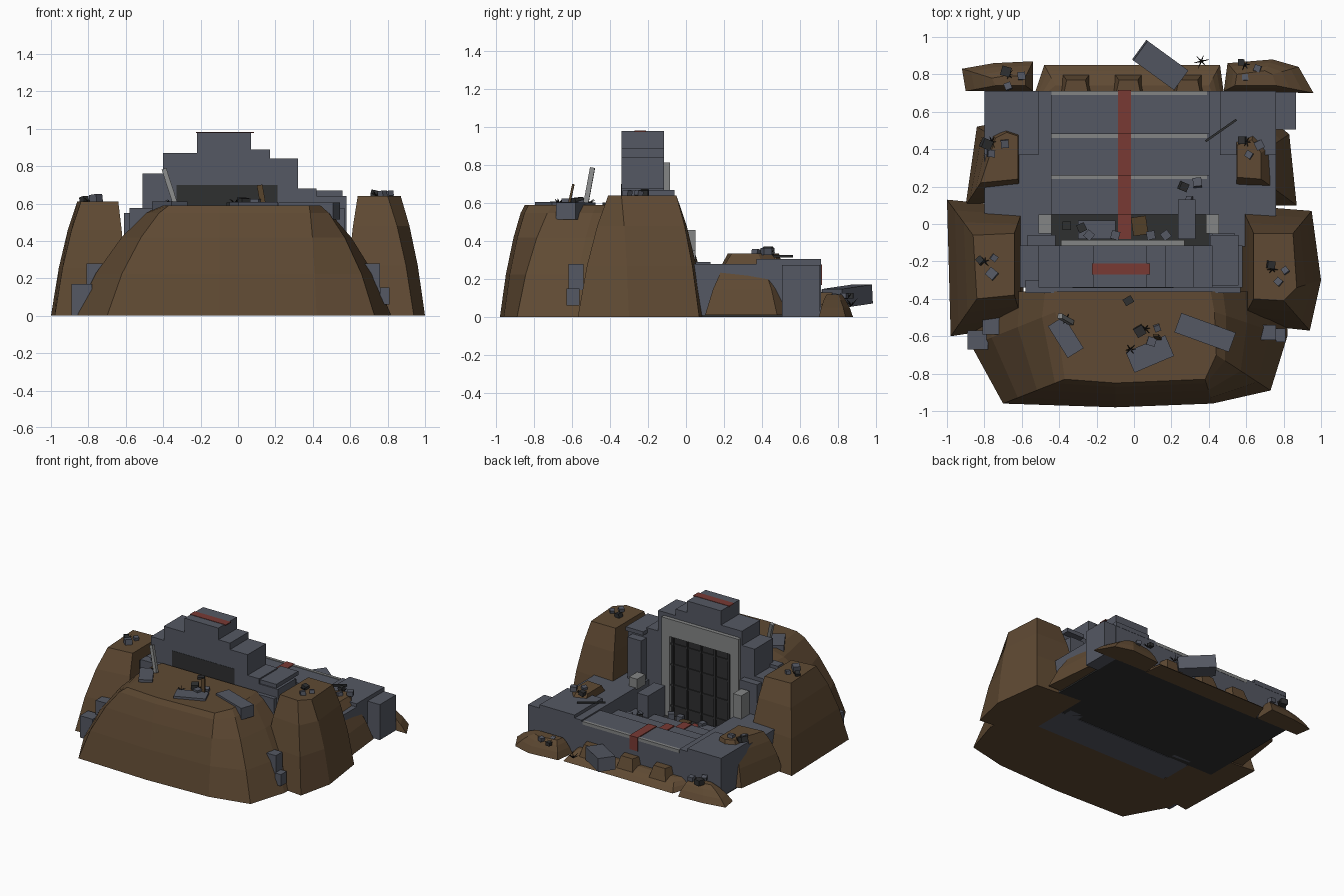
import bpy, bmesh, math, random
from mathutils import Vector, Matrix

random.seed(4)
if "Cube" in bpy.data.objects:
    bpy.data.objects.remove(bpy.data.objects["Cube"])


def material(name, r, g, b):
    m = bpy.data.materials.new(name)
    m.use_nodes = True
    m.diffuse_color = (r, g, b, 1)
    node = m.node_tree.nodes["Principled BSDF"]
    node.inputs["Base Color"].default_value = (r, g, b, 1)
    node.inputs["Roughness"].default_value = 0.9
    return m


EARTH = material("brown earth", .115, .068, .033)
STONE = material("blue grey stone", .09, .098, .125)
TRIM = material("light grey trim", .23, .235, .235)
DARK = material("dark metal", .028, .029, .03)
RED = material("faded red", .19, .042, .034)
RUST = material("rusty wood", .085, .05, .022)
TWIG = material("dry twig", .016, .014, .012)


def finish(name, bm, mat):
    bmesh.ops.recalc_face_normals(bm, faces=bm.faces)
    mesh = bpy.data.meshes.new(name)
    bm.to_mesh(mesh)
    bm.free()
    mesh.materials.append(mat)
    ob = bpy.data.objects.new(name, mesh)
    bpy.context.collection.objects.link(ob)
    return ob


def box(name, x, y, z, mat):
    """Axis-aligned box from three (low, high) ranges."""
    bm = bmesh.new()
    size = [b - a for a, b in (x, y, z)]
    mid = [(a + b) / 2 for a, b in (x, y, z)]
    bmesh.ops.create_cube(bm, size=1, matrix=Matrix.Translation(mid) @ Matrix.Diagonal((*size, 1)))
    return finish(name, bm, mat)


def block(name, mid, size, mat, turn=0, tilt=0, roll=0):
    """Turned box around its centre, angles in degrees."""
    ob = box(name, *[(-s / 2, s / 2) for s in size], mat)
    ob.location = mid
    ob.rotation_euler = [math.radians(a) for a in (tilt, roll, turn)]
    return ob


def mound(name, base, top, height, low=0, bulge=((0, 0), (.3, .42), (.64, .75), (1, 1))):
    """Loft a base outline to a top outline along a rounded profile."""
    bm = bmesh.new()
    rings = []
    for s, f in bulge:
        rings.append([bm.verts.new((a[0] + (b[0] - a[0]) * s, a[1] + (b[1] - a[1]) * s,
                                    low + (height - low) * f)) for a, b in zip(base, top)])
    n = len(base)
    for lower, upper in zip(rings, rings[1:]):
        for i in range(n):
            bm.faces.new((lower[i], lower[(i + 1) % n], upper[(i + 1) % n], upper[i]))
    bm.faces.new(rings[0])
    bm.faces.new(rings[-1])
    return finish(name, bm, EARTH)


def twigs(name, x, y, z, reach=.035):
    """Dry shrub made of thin spikes."""
    bm = bmesh.new()
    for i in range(6):
        a = i * math.tau / 6 + random.uniform(-.3, .3)
        d = Vector((math.cos(a), math.sin(a), random.uniform(.4, 1.3))).normalized()
        rot = d.to_track_quat('Z', 'Y').to_matrix().to_4x4()
        bmesh.ops.create_cone(bm, segments=3, radius1=.005, radius2=.001, depth=reach, cap_ends=True,
                              matrix=Matrix.Translation(Vector((x, y, z)) + d * reach / 2) @ rot)
    finish(name, bm, TWIG)


def rubble(name, x, y, z):
    """Ring of three small tumbled stones."""
    for i in range(3):
        a = i * math.tau / 3 + random.random()
        s = .045 * random.uniform(.7, 1.2)
        block(f"{name}_{i}", (x + .05 * math.cos(a), y + .05 * math.sin(a), z + s * .35),
              (s, s, s * .8), DARK if i == 1 else STONE, random.uniform(0, 90), random.uniform(-20, 20))


# Earth mounds
mound("front_mound",
      [(-.87, -.36), (-.87, -.65), (-.7, -.96), (-.1, -.98), (.42, -.96), (.73, -.89), (.82, -.6), (.82, -.36)],
      [(-.4, -.36), (-.42, -.47), (-.37, -.83), (-.1, -.85), (.38, -.83), (.44, -.7), (.43, -.47), (.41, -.36)],
      .59, bulge=((0, 0), (.24, .38), (.55, .71), (.84, .93), (1, 1)))
mound("left_tall_mound",
      [(.57, -.53), (.94, -.57), (1, -.3), (.95, .07), (.57, .1)],
      [(.64, -.4), (.8, -.41), (.87, -.34), (.85, -.05), (.64, -.05)], .64)
mound("right_tall_mound",
      [(-.59, -.54), (-.98, -.6), (-1, .13), (-.59, .09)],
      [(-.64, -.38), (-.84, -.4), (-.86, -.06), (-.64, -.05)], .61)
mound("left_middle_mound",
      [(.54, .1), (.87, .1), (.83, .48), (.68, .6), (.54, .55)],
      [(.55, .25), (.68, .24), (.68, .38), (.63, .45), (.55, .42)], .335, .01)
mound("right_middle_mound",
      [(-.6, .14), (-.9, .1), (-.84, .52), (-.7, .55), (-.6, .52)],
      [(-.62, .24), (-.82, .22), (-.74, .46), (-.68, .49), (-.62, .47)], .335, .01)
mound("left_back_mound",
      [(.48, .71), (.96, .7), (.88, .84), (.74, .88), (.5, .86)],
      [(.54, .74), (.76, .74), (.74, .8), (.7, .82), (.55, .8)], .12)
mound("right_back_mound",
      [(-.54, .71), (-.9, .71), (-.92, .83), (-.75, .86), (-.54, .87)],
      [(-.58, .74), (-.74, .74), (-.76, .78), (-.7, .79), (-.58, .79)], .115)
mound("back_bank",
      [(-.53, .7), (.48, .7), (.46, .85), (-.48, .85)],
      [(-.47, .7), (.42, .7), (.4, .74), (-.42, .74)], .07)
for i, x in enumerate((-.31, -.03, .29)):
    mound(f"bank_bump_{i}",
          [(x - .095, .7), (x + .095, .7), (x + .08, .81), (x - .08, .81)],
          [(x - .065, .7), (x + .065, .7), (x + .05, .77), (x - .05, .77)], .13, bulge=((0, 0), (1, 1)))

# Stepped gate wall
steps = [(-.61, -.51, .55), (-.51, -.4, .76), (-.4, -.22, .87), (-.22, .07, .98), (.07, .17, .89),
         (.17, .32, .84), (.32, .42, .68), (.42, .58, .64)]
for i, (a, b, h) in enumerate(steps):
    box(f"gate_wall_{i}", (a, b), (-.34, -.115), (0, h), STONE)
box("wall_foot", (-.58, .57), (-.37, -.3), (0, .575), STONE)
box("wall_cap", (.41, .56), (-.33, -.06), (.64, .67), STONE)
box("left_buttress", (.42, .54), (-.12, -.05), (0, .6), STONE)
box("right_buttress", (-.57, -.42), (-.12, -.06), (0, .52), STONE)
box("front_panel", (-.33, .21), (-.342, -.335), (.48, .7), DARK)
box("crown_stripe", (-.225, .085), (-.27, -.21), (.976, .983), RED)

# Gate door and frame
box("door", (-.33, .21), (-.118, -.105), (.05, .69), DARK)
box("lintel", (-.39, .27), (-.12, -.085), (.68, .815), TRIM)
for side, a, b in (("right", -.39, -.32), ("left", .2, .27)):
    box(side + "_door_post", (a, b), (-.12, -.085), (.05, .68), TRIM)
for i in range(5):
    x = -.3 + i * .12
    box(f"door_rib_{i}", (x - .008, x + .008), (-.107, -.095), (.06, .68), DARK)
for i in range(4):
    z = .14 + i * .16
    box(f"door_bar_{i}", (-.32, .2), (-.107, -.098), (z - .007, z + .007), DARK)

# Sunken floor and steps
box("base_plate", (-.8, .76), (-.11, .71), (0, .01), DARK)
box("pit_floor", (-.44, .4), (-.115, .06), (.01, .06), DARK)
treads = [(.05, .26, .12), (.26, .48, .19), (.48, .71, .27)]
for i, (a, b, h) in enumerate(treads):
    box(f"step_{i}", (-.44, .4), (a, b), (.01, h), STONE)
    box(f"step_edge_{i}", (-.44, .39), (b - .02, b + .002), (h - .02, h + .004), TRIM)
    box(f"step_stripe_{i}", (-.085, -.015), (a, b + .004), (h, h + .007), RED)
box("pit_stripe", (-.085, -.015), (-.08, .05), (.06, .067), RED)
box("hanging_stripe", (-.085, -.015), (.71, .717), (.17, .277), RED)

# Side platforms
for side, a, b in (("right", -.8, -.44), ("left", .4, .76)):
    box(side + "_platform", (a, b), (-.12, .71), (.01, .28), STONE)
box("right_platform_slab", (-.8, -.51), (.37, .712), (.27, .305), STONE)
box("left_platform_slab", (.46, .76), (.37, .712), (.27, .305), STONE)
box("left_corner_block", (.75, .865), (.505, .705), (0, .275), STONE)
for side, x, h in (("right", -.475, .46), ("left", .42, .35)):
    box(side + "_bollard", (x - .035, x + .035), (-.05, .05), (.27, h), TRIM)
box("pit_block", (.235, .33), (-.08, .13), (.01, .29), STONE)
block("fallen_rod", (.465, .5, .32), (.2, .012, .012), DARK, 35)

# Stones at the foot of the front mound
for i, (x, y, z) in enumerate([((-.89, -.78), (-.67, -.57), (.0, .17)), ((-.81, -.7), (-.59, -.5), (.03, .28)),
                               ((.68, .76), (-.62, -.54), (.07, .28)), ((.76, .81), (-.63, -.56), (.06, .15))]):
    box(f"foot_stone_{i}", x, y, z, STONE)

# Fallen slabs, pole and plank
block("fallen_slab_a", (-.365, -.605, .565), (.1, .2, .09), STONE, 32)
block("fallen_slab_b", (.085, -.695, .595), (.23, .12, .025), STONE, 23)
block("fallen_slab_c", (.38, -.58, .56), (.31, .11, .09), STONE, -20)
block("back_slab", (.14, .85, .11), (.27, .13, .1), STONE, -36, 0, 5)
block("leaning_pole", (-.365, -.51, .69), (.026, .026, .2), TRIM, 0, -10, -18)
block("broken_plank", (.125, -.605, .645), (.03, .012, .11), RUST, 0, -12, -10)
block("pit_plank", (.03, -.01, .08), (.08, .1, .015), RUST, 8)
for i, (x, y) in enumerate([(-.36, -.01), (-.28, -.02), (-.24, -.06), (-.1, -.06), (.09, -.06), (.17, -.06)]):
    block(f"pit_crate_{i}", (x, y, .08), (.045, .045, .05), DARK if i < 2 else STONE, i * 25)
box("pit_slab", (-.3, -.1), (-.08, .02), (.05, .085), STONE)

# Rubble and dry shrubs on the mounds
spots = [("left_tall", .76, -.26, .64), ("right_tall", -.78, -.22, .61), ("left_middle", .62, .42, .33),
         ("right_middle", -.74, .42, .325), ("left_back", .61, .83, .1), ("right_back", -.65, .78, .115),
         ("front", .08, -.58, .59), ("step", .31, .18, .13)]
for name, x, y, z in spots:
    rubble(name + "_rubble", x, y, z)
    if name != "step":
        twigs(name + "_shrub", x - .02, y + .02, z)
twigs("bank_shrub", .36, .87, .06, .05)
twigs("slab_shrub", -.02, -.67, .6)
twigs("pole_shrub", -.36, -.51, .6)
block("front_stone", (-.03, -.41, .59), (.05, .04, .03), DARK, 30)
